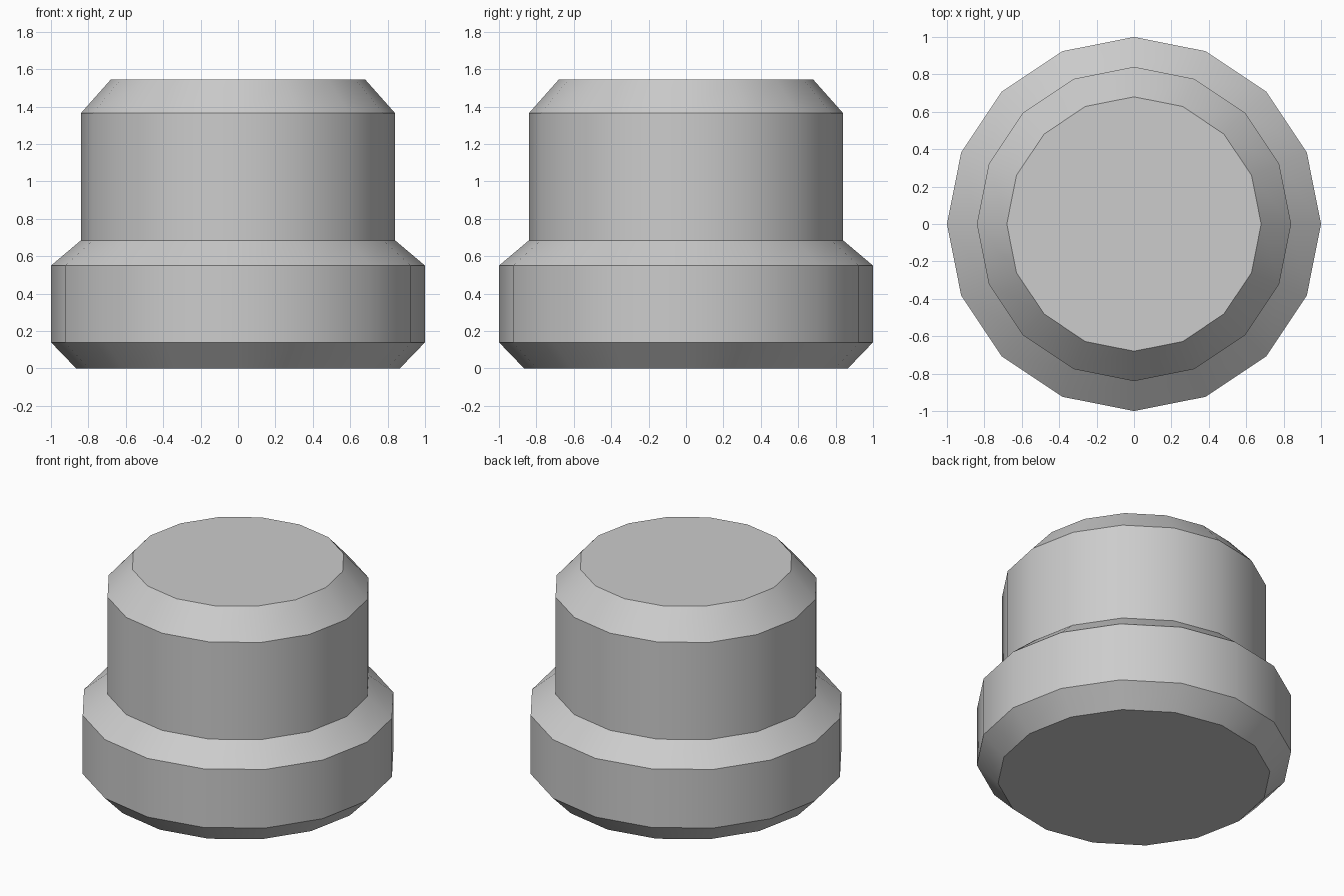
import bpy
import bmesh
from math import cos, sin, tau, radians

SIDES = 16

cube = bpy.data.objects.get("Cube")
if cube:
    bpy.data.objects.remove(cube, do_unlink=True)

# Plain grey material
grey = bpy.data.materials.new("light_grey")
grey.use_nodes = True
colour = (0.604, 0.604, 0.604, 1)
grey.diffuse_color = colour
grey.node_tree.nodes["Principled BSDF"].inputs["Base Color"].default_value = colour

# Stepped body outline as (radius, height), from the base up
profile = [
    (0.865, 0), (1, 0.14),       # lower bevel
    (1, 0.55), (0.84, 0.685),    # wide collar and its shoulder
    (0.84, 1.365), (0.68, 1.545) # narrow drum and top bevel
]


def lathe(name, outline, material):
    """Turn an outline around z into a closed solid."""
    bm = bmesh.new()
    rings = [[bm.verts.new((r * cos(tau * i / SIDES), r * sin(tau * i / SIDES), z))
              for i in range(SIDES)] for r, z in outline]
    for low, high in zip(rings, rings[1:]):
        for i in range(SIDES):
            j = (i + 1) % SIDES
            bm.faces.new((low[i], low[j], high[j], high[i]))
    bm.faces.new(rings[0][::-1])
    bm.faces.new(rings[-1])
    mesh = bpy.data.meshes.new(name)
    bm.to_mesh(mesh)
    bm.free()
    mesh.materials.append(material)
    obj = bpy.data.objects.new(name, mesh)
    bpy.context.collection.objects.link(obj)
    return obj


# Smooth around the sides, crisp at each step
body = lathe("stepped_body", profile, grey)
bpy.ops.object.select_all(action="DESELECT")
body.select_set(True)
bpy.context.view_layer.objects.active = body
bpy.ops.object.shade_smooth_by_angle(angle=radians(30))
